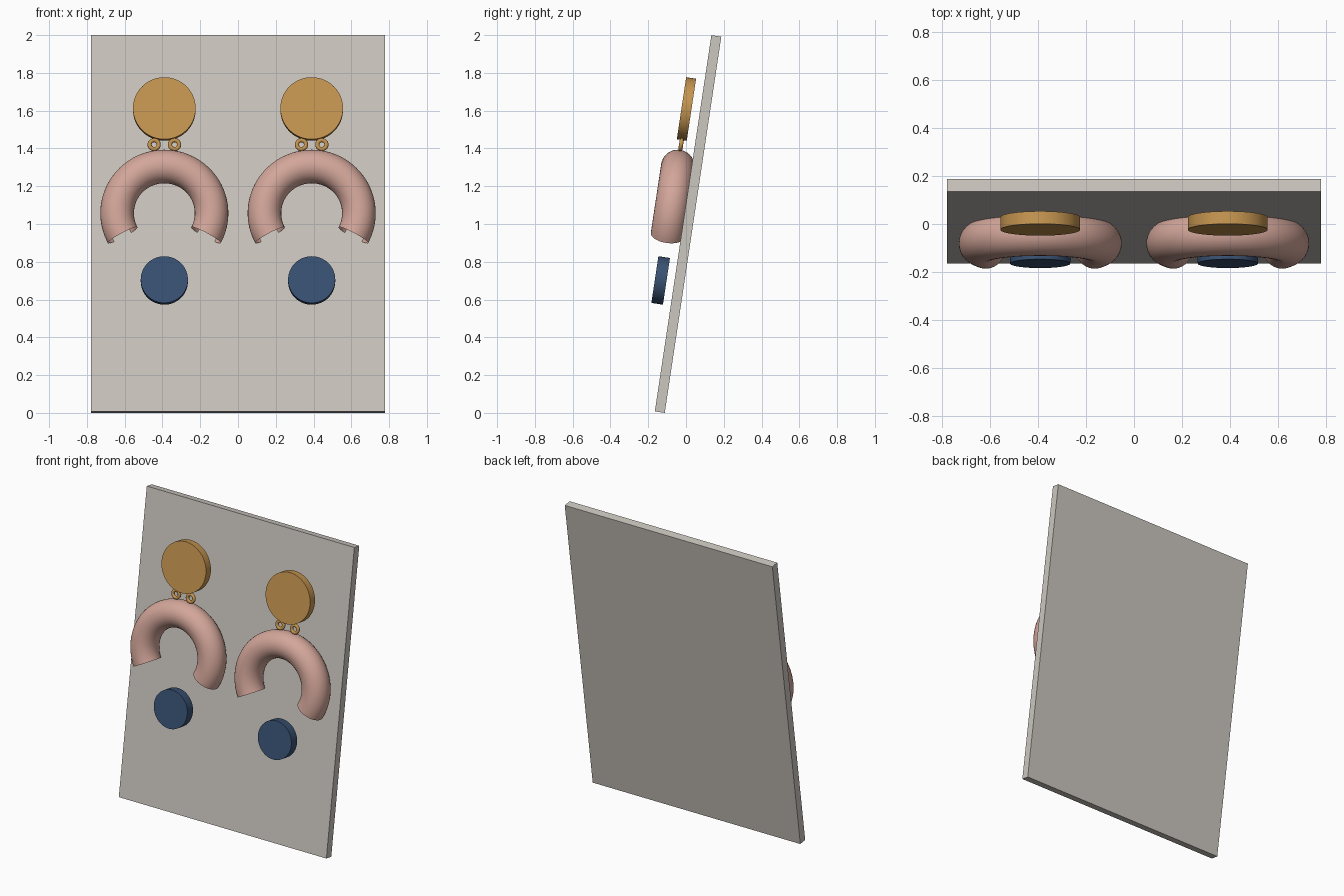
import bpy, bmesh
from math import radians, cos, sin
from mathutils import Matrix, Vector

if "Cube" in bpy.data.objects:
    bpy.data.objects.remove(bpy.data.objects["Cube"], do_unlink=True)

# Leaning frame: x across the board, y into the board, z up the board
FRAME = Matrix.Translation((0, -0.165, 0.008)) @ Matrix.Rotation(radians(-8.55), 4, 'X')
MID = -0.0725  # depth of the hanging parts in front of the board


def material(name, rgb):
    mat = bpy.data.materials.new(name)
    mat.use_nodes = True
    mat.diffuse_color = (*rgb, 1)
    mat.node_tree.nodes["Principled BSDF"].inputs["Base Color"].default_value = (*rgb, 1)
    return mat


STONE = material("warm_grey", (0.60, 0.565, 0.52))
GOLD = material("gold", (0.56, 0.30, 0.08))
PINK = material("dusty_pink", (0.65, 0.38, 0.32))
BLUE = material("navy_blue", (0.04, 0.083, 0.17))


def finish(name, bm, mat, centre, smooth=True):
    mesh = bpy.data.meshes.new(name)
    bmesh.ops.recalc_face_normals(bm, faces=bm.faces)
    bm.to_mesh(mesh)
    bm.free()
    mesh.materials.append(mat)
    obj = bpy.data.objects.new(name, mesh)
    bpy.context.collection.objects.link(obj)
    obj.matrix_world = FRAME @ Matrix.Translation(centre)
    if smooth:
        bpy.ops.object.select_all(action='DESELECT')
        obj.select_set(True)
        bpy.context.view_layer.objects.active = obj
        bpy.ops.object.shade_smooth_by_angle(angle=radians(35))
    return obj


def disc(name, mat, centre, radius, depth):
    bm = bmesh.new()
    bmesh.ops.create_cone(bm, cap_ends=True, segments=64, radius1=radius, radius2=radius,
                          depth=depth, matrix=Matrix.Rotation(radians(90), 4, 'X'))
    return finish(name, bm, mat, centre)


def swept_tube(name, mat, centre, major, minor, start, sweep, steps, sides):
    """Circle spun around the depth axis; a partial sweep keeps open ends."""
    bm = bmesh.new()
    turn = Matrix.Rotation(radians(-start), 4, 'Y')
    bmesh.ops.create_circle(bm, segments=sides, radius=minor,
                            matrix=turn @ Matrix.Translation((major, 0, 0)))
    bmesh.ops.spin(bm, geom=bm.verts[:] + bm.edges[:], cent=(0, 0, 0), axis=(0, -1, 0),
                   angle=radians(sweep), steps=steps)
    bmesh.ops.remove_doubles(bm, verts=bm.verts, dist=0.0001)
    return finish(name, bm, mat, centre)


# Backing board
bm = bmesh.new()
bmesh.ops.create_cube(bm, size=1, matrix=Matrix.Diagonal((1.555, 0.053, 2.014, 1)))
finish("backing_board", bm, STONE, (0, 0.0265, 1.007), smooth=False)

# Matching pair of hanging pieces
for side, x in (("right", -0.39), ("left", 0.39)):
    disc(f"{side}_top_disc", GOLD, (x, MID, 1.608), 0.166, 0.053)
    for label, offset in (("right", -0.054), ("left", 0.054)):
        swept_tube(f"{side}_{label}_link_ring", GOLD, (x + offset, MID, 1.417),
                   0.024, 0.011, 0, 360, 32, 12)
    swept_tube(f"{side}_arch", PINK, (x, MID, 1.05), 0.25, 0.089, -28, 236, 64, 32)
    disc(f"{side}_lower_disc", BLUE, (x, MID, 0.69), 0.125, 0.062)
